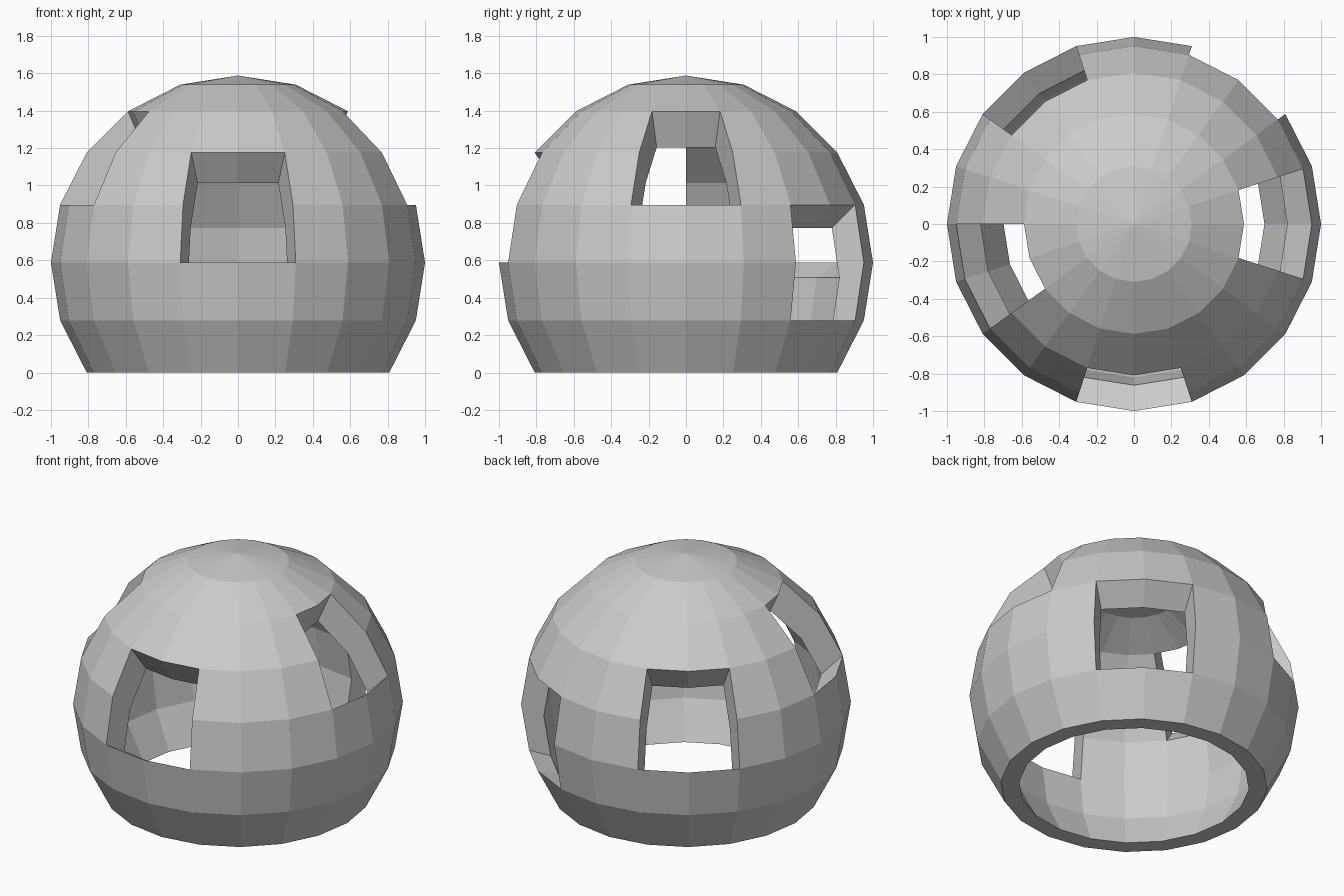
import bpy, bmesh, math
from mathutils import Matrix

if "Cube" in bpy.data.objects:
    bpy.data.objects.remove(bpy.data.objects["Cube"])

SEGMENTS, RINGS = 20, 10
STEP = math.pi / RINGS
BASE = math.cos(3 * STEP)      # height of the sphere centre above the cut base
INNER = 0.862                  # inner shell scale about the base centre

# Windows, each 2 segments by 2 bands: (first segment, first band from the top)
WINDOWS = [(14, 3),   # front
           (19, 2),   # right
           (2, 4),    # back right
           (6, 3),    # back left
           (10, 2)]   # left
holes = {((s + i) % SEGMENTS, b + j) for s, b in WINDOWS for i in (0, 1) for j in (0, 1)}


def cell(face):
    """Segment and band index of a face on the unit sphere."""
    c = face.calc_center_median()
    seg = int((math.atan2(c.y, c.x) % math.tau) / STEP)
    band = int(math.acos(c.normalized().z) / STEP)
    return seg, band


bm = bmesh.new()
bmesh.ops.create_uvsphere(bm, u_segments=SEGMENTS, v_segments=RINGS, radius=1)

# Cut the open base and the windows
gone = [f for f in bm.faces if cell(f)[1] >= 7 or cell(f) in holes]
bmesh.ops.delete(bm, geom=gone, context='FACES')
bmesh.ops.translate(bm, verts=bm.verts, vec=(0, 0, BASE))

# Inner shell: scaled copy with reversed faces
rims = [e for e in bm.edges if e.is_boundary]
dup = bmesh.ops.duplicate(bm, geom=bm.verts[:] + bm.edges[:] + bm.faces[:])
inner_verts = [g for g in dup['geom'] if isinstance(g, bmesh.types.BMVert)]
inner_faces = [g for g in dup['geom'] if isinstance(g, bmesh.types.BMFace)]
bmesh.ops.transform(bm, matrix=Matrix.Scale(INNER, 4), verts=inner_verts)
bmesh.ops.reverse_faces(bm, faces=inner_faces)

# Rim walls joining both shells
twin = dup['vert_map']
for e in rims:
    a, b = e.verts
    bm.faces.new((a, b, twin[b], twin[a]))
bmesh.ops.recalc_face_normals(bm, faces=bm.faces)

mesh = bpy.data.meshes.new("dome_shell")
bm.to_mesh(mesh)
bm.free()
bpy.context.collection.objects.link(bpy.data.objects.new("dome_shell", mesh))
